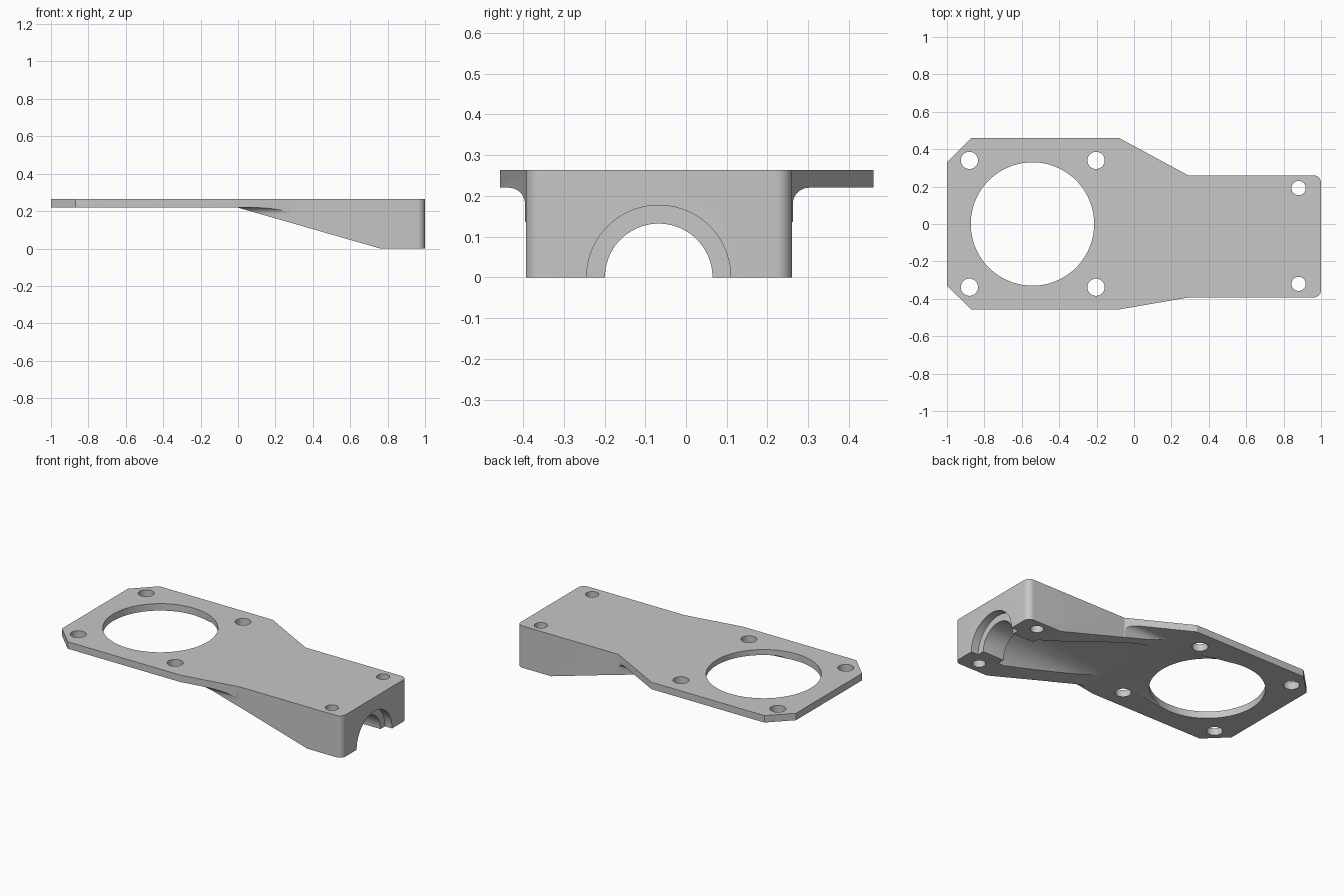
import bpy, bmesh, math

if "Cube" in bpy.data.objects:
    bpy.data.objects.remove(bpy.data.objects["Cube"], do_unlink=True)

TOP, UNDER = 0.264, 0.22      # mounting plate top and underside
FRONT, BACK = -0.393, 0.26    # sides of the narrow body
AXIS_Y = -0.067               # centre line of the bore
BORE, COLLAR = 0.177, 0.132   # bore and inner collar radii
FAN_X, FAN_R = -0.543, 0.33   # large opening


def arc(cx, cy, r, start, end, n):
    return [(cx + r * math.cos(math.radians(start + (end - start) * i / n)),
             cy + r * math.sin(math.radians(start + (end - start) * i / n)))
            for i in range(n + 1)]


def circle(cx, cy, r, n=64):
    return arc(cx, cy, r, 180 / n, 360 + 180 / n, n)[:-1]


def make_object(name, bm):
    bmesh.ops.recalc_face_normals(bm, faces=bm.faces)
    mesh = bpy.data.meshes.new(name)
    bm.to_mesh(mesh)
    bm.free()
    obj = bpy.data.objects.new(name, mesh)
    bpy.context.collection.objects.link(obj)
    return obj


def prism(name, points, axis, lo, hi):
    """Extrude a 2D outline along an axis."""
    place = {"x": lambda a, b, t: (t, a, b),
             "y": lambda a, b, t: (a, t, b),
             "z": lambda a, b, t: (a, b, t)}[axis]
    bm = bmesh.new()
    ends = [[bm.verts.new(place(a, b, t)) for a, b in points] for t in (lo, hi)]
    for ring in ends:
        bm.faces.new(ring)
    n = len(points)
    for i in range(n):
        j = (i + 1) % n
        bm.faces.new((ends[0][i], ends[0][j], ends[1][j], ends[1][i]))
    return make_object(name, bm)


def hull(name, points):
    bm = bmesh.new()
    verts = [bm.verts.new(p) for p in points]
    bmesh.ops.convex_hull(bm, input=verts)
    return make_object(name, bm)


def cut(target, cutter):
    cutter.hide_render = True
    mod = target.modifiers.new("cut", "BOOLEAN")
    mod.operation = "DIFFERENCE"
    mod.solver = "EXACT"
    mod.object = cutter
    bpy.context.view_layer.objects.active = target
    bpy.ops.object.modifier_apply(modifier=mod.name)
    bpy.data.objects.remove(cutter, do_unlink=True)


# Full-height bracket from the plan outline, rounded at the narrow end
R = 0.04
outline = [(-1, -0.33), (-0.87, -0.457), (-0.08, -0.457), (0.29, FRONT)]
outline += arc(1 - R, FRONT + R, R, -90, 0, 8)
outline += arc(1 - R, BACK - R, R, 0, 90, 8)
outline += [(0.29, BACK), (-0.08, 0.46), (-0.87, 0.46), (-1, 0.33)]
bracket = prism("mounting_bracket", outline, "z", 0, TOP)

# Remove the space under the plate, leaving the sloped wedge
cut(bracket, prism("slope_cutter",
                   [(-1.2, -0.1), (1.1, -0.1), (1.1, -0.001), (0.76, 0),
                    (-0.005, UNDER), (-1.2, UNDER)], "y", -1, 1))

# Trim both sides of the wedge, leaving a fillet under the plate
for side, wall in ((1, BACK + 0.002), (-1, FRONT - 0.002)):
    profile = [(wall, -0.1)] + arc(wall + side * R, UNDER - R, R,
                                   180 if side > 0 else 0, 90, 10)
    profile += [(side, UNDER), (side, -0.1)]
    cut(bracket, prism("side_cutter", profile, "x", -0.05, 0.6))

# Bore mouth and inner collar
for r, lo, hi in ((BORE, 0.95, 1.1), (COLLAR, 0.7, 1.05)):
    cut(bracket, prism("bore_cutter", circle(AXIS_Y, 0, r), "x", lo, hi))

# Duct that widens from the bore towards the large opening
mouth = arc(AXIS_Y, 0, BORE, 0, 180, 32)
mouth += [(AXIS_Y - BORE, -0.1), (AXIS_Y + BORE, -0.1)]
duct = [(0.8, y, z) for y, z in mouth]
duct += [(x, y, UNDER + 0.01) for x, y in circle(FAN_X, 0, FAN_R - 0.004)]
cut(bracket, hull("duct_cutter", duct))

# Large opening and screw holes
holes = [(FAN_X, 0, FAN_R)]
holes += [(x, y, 0.046) for x in (-0.88, -0.203) for y in (-0.338, 0.34)]
holes += [(0.88, y, 0.038) for y in (-0.32, 0.192)]
for x, y, r in holes:
    cut(bracket, prism("hole_cutter", circle(x, y, r), "z", -0.2, 0.5))

# Plain grey finish
grey = bpy.data.materials.new("plain grey")
grey.use_nodes = True
colour = (0.57, 0.57, 0.57, 1)
grey.diffuse_color = colour
grey.node_tree.nodes["Principled BSDF"].inputs["Base Color"].default_value = colour
bracket.data.materials.clear()
bracket.data.materials.append(grey)

bpy.ops.object.select_all(action="DESELECT")
bracket.select_set(True)
bpy.context.view_layer.objects.active = bracket
bpy.ops.object.shade_smooth_by_angle(angle=math.radians(20))
